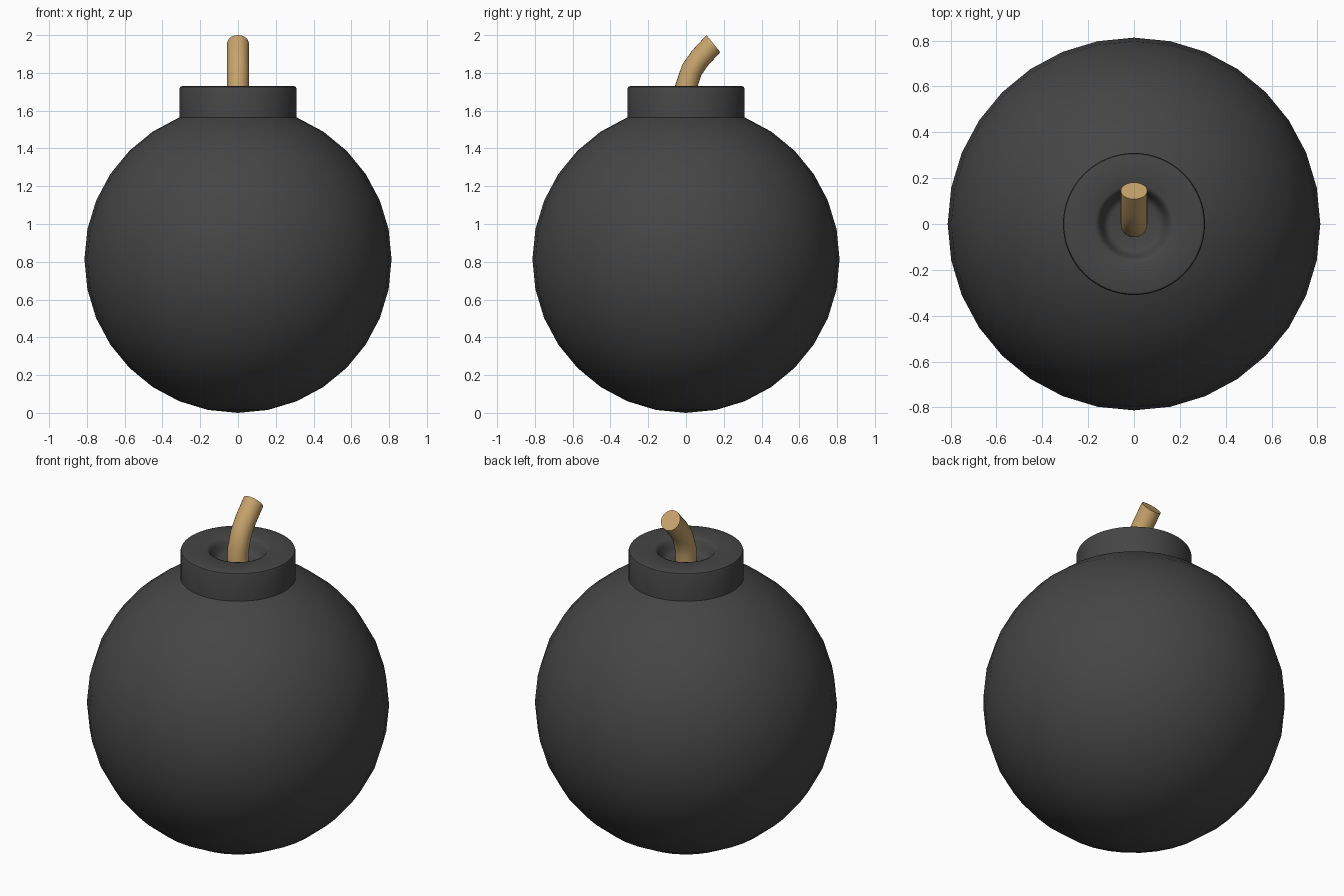
import bpy, bmesh
from math import sin, cos, pi, radians

if "Cube" in bpy.data.objects:
    bpy.data.objects.remove(bpy.data.objects["Cube"])


def material(name, color):
    m = bpy.data.materials.new(name)
    m.diffuse_color = (*color, 1)
    m.use_nodes = True
    m.node_tree.nodes["Principled BSDF"].inputs["Base Color"].default_value = m.diffuse_color
    return m


IRON = material("dark_iron", (0.06, 0.06, 0.06))
CORD = material("tan_cord", (0.58, 0.37, 0.15))


def finish(bm, name, mat, angle):
    bmesh.ops.recalc_face_normals(bm, faces=bm.faces)
    me = bpy.data.meshes.new(name)
    bm.to_mesh(me)
    bm.free()
    me.materials.append(mat)
    ob = bpy.data.objects.new(name, me)
    bpy.context.collection.objects.link(ob)
    bpy.ops.object.select_all(action='DESELECT')
    ob.select_set(True)
    bpy.context.view_layer.objects.active = ob
    bpy.ops.object.shade_smooth_by_angle(angle=radians(angle))
    return ob


def loft(bm, rings):
    # Bridge successive rings and cap both ends
    loops = [[bm.verts.new(p) for p in ring] for ring in rings]
    n = len(loops[0])
    for a, b in zip(loops, loops[1:]):
        for i in range(n):
            j = (i + 1) % n
            bm.faces.new((a[i], a[j], b[j], b[i]))
    bm.faces.new(loops[0])
    bm.faces.new(loops[-1])


# Round body
R = 0.813
bm = bmesh.new()
bmesh.ops.create_uvsphere(bm, u_segments=32, v_segments=16, radius=R)
bmesh.ops.translate(bm, vec=(0, 0, R), verts=bm.verts)
finish(bm, "body", IRON, 40)

# Neck collar with a recessed fuse hole
profile = [(0.31, 1.54), (0.31, 1.715), (0.306, 1.726), (0.295, 1.73),
           (0.17, 1.73), (0.158, 1.725), (0.148, 1.71), (0.135, 1.675),
           (0.122, 1.655), (0.105, 1.648)]
N = 64
bm = bmesh.new()
loft(bm, [[(r * cos(2 * pi * i / N), r * sin(2 * pi * i / N), z)
           for i in range(N)] for r, z in profile])
finish(bm, "neck", IRON, 50)

# Bent fuse: centre y, centre z, tilt toward +y
path = [(0, 1.63, 0), (0, 1.725, 10), (0.03, 1.815, 30),
        (0.072, 1.876, 46), (0.145, 1.955, 51)]
N, r = 24, 0.058
bm = bmesh.new()
rings = []
for y, z, tilt in path:
    t = radians(tilt)
    rings.append([(r * cos(2 * pi * i / N),
                   y + r * sin(2 * pi * i / N) * cos(t),
                   z - r * sin(2 * pi * i / N) * sin(t)) for i in range(N)])
loft(bm, rings)
finish(bm, "fuse", CORD, 45)
